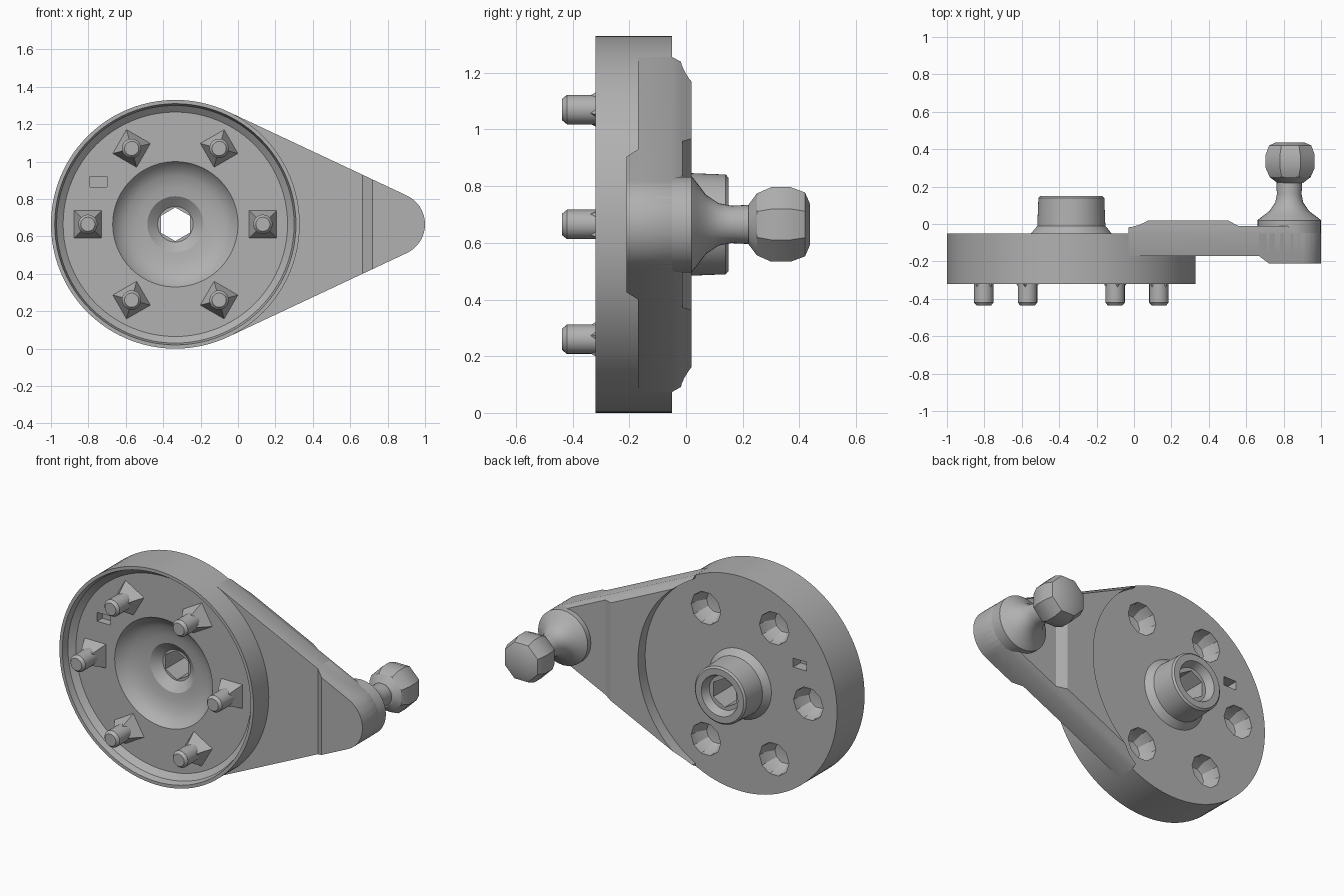
import bpy, bmesh
from math import pi, sin, cos, acos
from mathutils import Matrix

if "Cube" in bpy.data.objects:
    bpy.data.objects.remove(bpy.data.objects["Cube"], do_unlink=True)

grey = bpy.data.materials.new("plain grey")
grey.use_nodes = True
grey.diffuse_color = (0.44, 0.44, 0.44, 1)
grey.node_tree.nodes["Principled BSDF"].inputs["Base Color"].default_value = (0.44, 0.44, 0.44, 1)

MID = 0.665          # height of the wheel and arm axis
WHEEL_X = -0.335
TIP_X = 0.83
WHEEL_R = 0.665
TIP_R = 0.17


def finish(bm, name):
    bmesh.ops.remove_doubles(bm, verts=bm.verts, dist=1e-5)
    bmesh.ops.recalc_face_normals(bm, faces=bm.faces)
    mesh = bpy.data.meshes.new(name)
    bm.to_mesh(mesh)
    bm.free()
    mesh.materials.append(grey)
    ob = bpy.data.objects.new(name, mesh)
    bpy.context.collection.objects.link(ob)
    return ob


def lathe(name, profile, x, z=MID, steps=32, turn=0):
    """Spin (radius, y) points, running from axis to axis, about the y direction."""
    bm = bmesh.new()
    verts = [bm.verts.new((r, y, 0)) for r, y in profile]
    edges = [bm.edges.new(pair) for pair in zip(verts, verts[1:])]
    bmesh.ops.spin(bm, geom=verts + edges, cent=(0, 0, 0), axis=(0, 1, 0),
                   angle=2 * pi, steps=steps)
    place = Matrix.Translation((x, 0, z)) @ Matrix.Rotation(turn, 4, "Y")
    bmesh.ops.transform(bm, matrix=place, verts=bm.verts)
    return finish(bm, name)


def rod(name, r, y0, y1, x, steps, turn=0):
    return lathe(name, [(0, y0), (r, y0), (r, y1), (0, y1)], x, MID, steps, turn)


def prism(name, profile, z0, z1):
    """Extrude an (x, y) outline upwards."""
    bm = bmesh.new()
    face = bm.faces.new([bm.verts.new((x, y, z0)) for x, y in profile])
    new = bmesh.ops.extrude_face_region(bm, geom=[face])["geom"]
    moved = [v for v in new if isinstance(v, bmesh.types.BMVert)]
    bmesh.ops.translate(bm, verts=moved, vec=(0, 0, z1 - z0))
    return finish(bm, name)


def box(name, x0, x1, y0, y1, z0, z1):
    return prism(name, [(x0, y0), (x1, y0), (x1, y1), (x0, y1)], z0, z1)


def teardrop(name, layers):
    """Loft the wheel-to-tip outline through (y, inset) layers."""
    tangent = acos((WHEEL_R - TIP_R) / (TIP_X - WHEEL_X))
    n = 24
    rings = []
    bm = bmesh.new()
    for y, inset in layers:
        ring = []
        for i in range(n + 1):
            a = -tangent + 2 * tangent * i / n
            r = TIP_R - inset
            ring.append(bm.verts.new((TIP_X + r * cos(a), y, MID + r * sin(a))))
        for i in range(n + 1):
            a = tangent + 2 * (pi - tangent) * i / n
            r = WHEEL_R - inset
            ring.append(bm.verts.new((WHEEL_X + r * cos(a), y, MID + r * sin(a))))
        rings.append(ring)
    for low, high in zip(rings, rings[1:]):
        for i in range(len(low)):
            j = (i + 1) % len(low)
            bm.faces.new((low[i], low[j], high[j], high[i]))
    bm.faces.new(rings[0])
    bm.faces.new(rings[-1])
    return finish(bm, name)


def cut(target, cutter):
    mod = target.modifiers.new("cut", "BOOLEAN")
    mod.operation = "DIFFERENCE"
    mod.solver = "EXACT"
    mod.object = cutter
    bpy.context.view_layer.objects.active = target
    bpy.ops.object.modifier_apply(modifier=mod.name)
    bpy.data.objects.remove(cutter, do_unlink=True)


# Wheel: shallow dish in front, rounded bowl in the middle, hub behind
wheel = lathe("wheel", [
    (0, -0.12), (0.095, -0.12), (0.15, -0.165), (0.2, -0.17), (0.26, -0.185),
    (0.31, -0.215), (0.335, -0.25), (0.6, -0.25), (0.635, -0.28),
    (0.645, -0.32), (WHEEL_R, -0.32), (WHEEL_R, -0.05), (0.215, -0.05),
    (0.182, -0.01), (0.176, 0.14), (0.165, 0.15), (0.125, 0.15),
    (0.105, 0.1), (0, 0.1)], WHEEL_X, steps=96)
cut(wheel, rod("hex_cutter", 0.09, -0.2, 0.2, WHEEL_X, 6, pi / 6))

# Small blind slots in the front and the back of the wheel
for y0, y1 in ((-0.4, -0.2), (-0.12, 0.1)):
    cut(wheel, box("slot_cutter", -0.79, -0.7, y0, y1, 0.865, 0.92))

# Six pins with flared feet, and pockets behind all but the one under the arm
for i in range(6):
    a = i * pi / 3
    x, z = WHEEL_X + 0.468 * cos(a), MID + 0.468 * sin(a)
    lathe("pin_%d" % i, [(0, -0.23), (0.052, -0.23), (0.052, -0.42),
                         (0.038, -0.437), (0, -0.437)], x, z, 20)
    lathe("pin_foot_%d" % i, [(0, -0.24), (0.11, -0.24), (0.05, -0.34), (0, -0.34)],
          x, z, 4, pi / 4 + a)
    if i:
        cut(wheel, lathe("pocket_cutter", [(0, -0.16), (0.065, -0.15), (0.095, -0.1),
                                           (0.108, 0), (0, 0)], x, z, 10))

# Arm: bevelled behind, cleared around the wheel and lowered before the tip
arm = teardrop("arm", [(-0.17, 0), (-0.05, 0), (0.02, 0.035)])
cut(arm, rod("wheel_cutter", 0.65, -0.5, 0.5, WHEEL_X, 96))
cut(arm, box("wheel_side_cutter", -1.2, -0.03, -0.5, 0.5, -0.1, 1.5))
cut(arm, prism("dip_cutter", [(0.5, 0.021), (0.56, -0.012), (1.1, -0.012),
                              (1.1, 0.1), (0.5, 0.1)], -0.1, 1.5))

# Thicker front pad at the arm tip
pad = teardrop("tip_pad", [(-0.21, 0), (-0.05, 0)])
cut(pad, prism("pad_cutter", [(-1.2, -0.3), (0.72, -0.3), (0.72, -0.21), (0.66, -0.165),
                              (0.66, 0.1), (-1.2, 0.1)], -0.1, 1.5))

# Tip boss flaring into the stem, with a faceted ball on the end
lathe("tip_boss_and_stem", [
    (0, -0.15), (TIP_R, -0.15), (TIP_R, 0.02), (0.145, 0.04), (0.105, 0.07),
    (0.075, 0.115), (0.066, 0.16), (0.072, 0.28), (0, 0.28)], TIP_X, steps=32)
lathe("ball", [
    (0, 0.22), (0.075, 0.22), (0.118, 0.25), (0.142, 0.3), (0.142, 0.37),
    (0.122, 0.42), (0.08, 0.437), (0, 0.437)], TIP_X + 0.005, steps=8, turn=pi / 8)

# Smooth the round walls and keep the hard edges
bpy.ops.object.select_all(action="DESELECT")
for ob in bpy.context.collection.objects:
    if ob.type == "MESH" and ob.data.materials and ob.data.materials[0] == grey:
        ob.select_set(True)
        bpy.context.view_layer.objects.active = ob
bpy.ops.object.shade_smooth_by_angle(angle=0.5)
